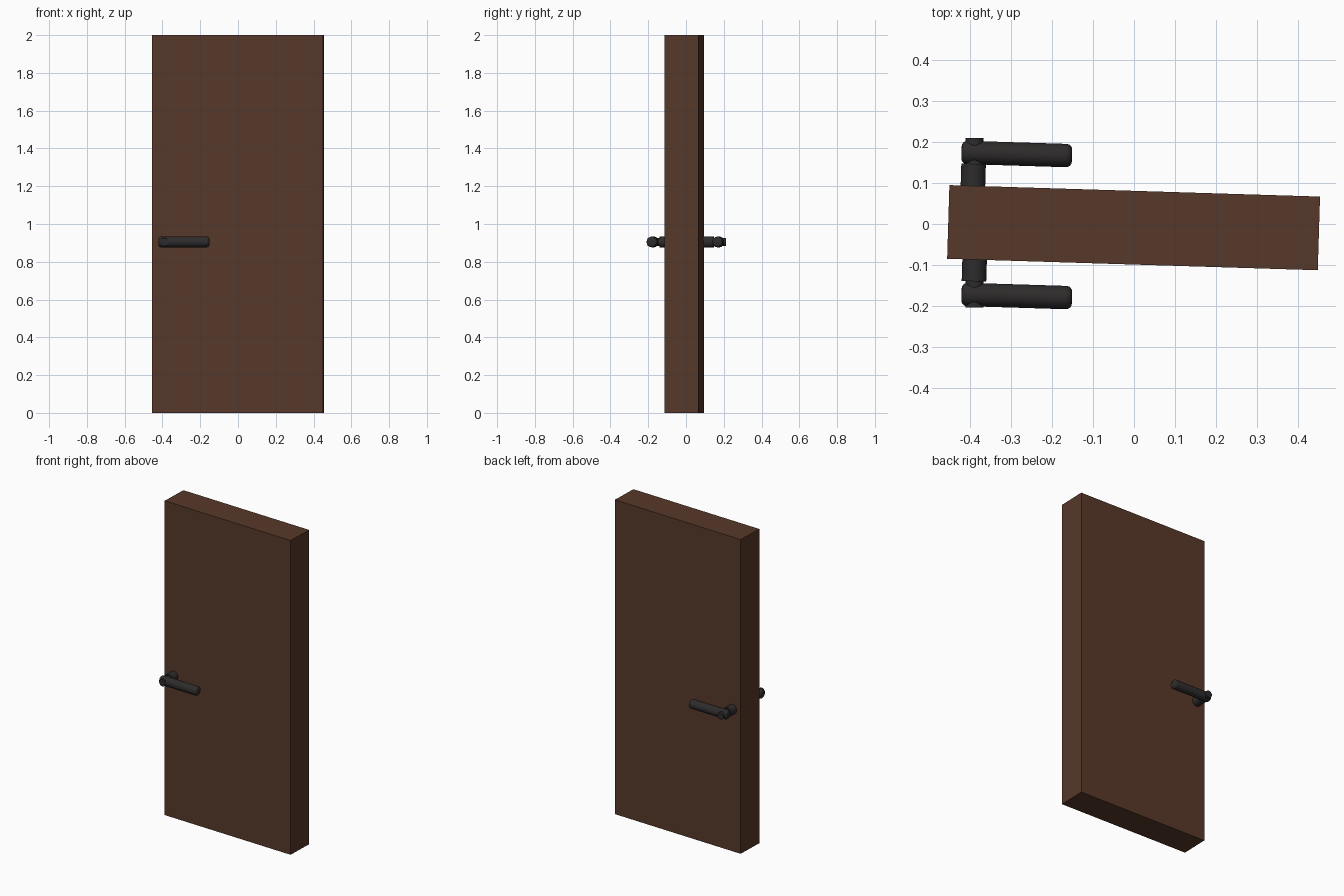
import bpy
from math import radians, pi
from mathutils import Matrix

if "Cube" in bpy.data.objects:
    bpy.data.objects.remove(bpy.data.objects["Cube"])

TILT = radians(-1.77)
HANDLE_Z = 0.905


def material(name, color):
    m = bpy.data.materials.new(name)
    m.diffuse_color = color
    m.use_nodes = True
    m.node_tree.nodes["Principled BSDF"].inputs["Base Color"].default_value = m.diffuse_color
    return m


wood = material("dark_wood", (0.095, 0.04, 0.023, 1))
metal = material("black_metal", (0.027, 0.024, 0.024, 1))


def rod(name, centre, radius, length, rotation, bevel=0.0):
    bpy.ops.mesh.primitive_cylinder_add(vertices=32, radius=radius, depth=length,
                                        location=centre, rotation=rotation)
    o = bpy.context.object
    o.name = name
    o.data.materials.append(metal)
    if bevel:
        b = o.modifiers.new("rounded_ends", 'BEVEL')
        b.width = bevel
        b.segments = 4
        b.limit_method = 'ANGLE'
        b.angle_limit = radians(40)
    bpy.ops.object.shade_smooth_by_angle(angle=radians(30))
    return o


# Door slab, swung very slightly
bpy.ops.mesh.primitive_cube_add(size=1, location=(-0.001, -0.009, 1), rotation=(0, 0, TILT))
door = bpy.context.object
door.name = "door_panel"
door.scale = (0.906, 0.18, 2)
door.data.materials.append(wood)

# Spindle running through the door
rod("spindle", (-0.39, 0.003, HANDLE_Z), 0.022, 0.415, (pi / 2, 0, 0))

# Neck and lever on each side
for side, neck, lever_y in (("front", (-0.39, -0.105), -0.176),
                            ("back", (-0.393, 0.112), 0.171)):
    rod(side + "_neck", (*neck, HANDLE_Z), 0.03, 0.07, (pi / 2, 0, TILT))
    rod(side + "_lever", (-0.2865, lever_y, HANDLE_Z), 0.0285, 0.27,
        (0, pi / 2, TILT), 0.014)
